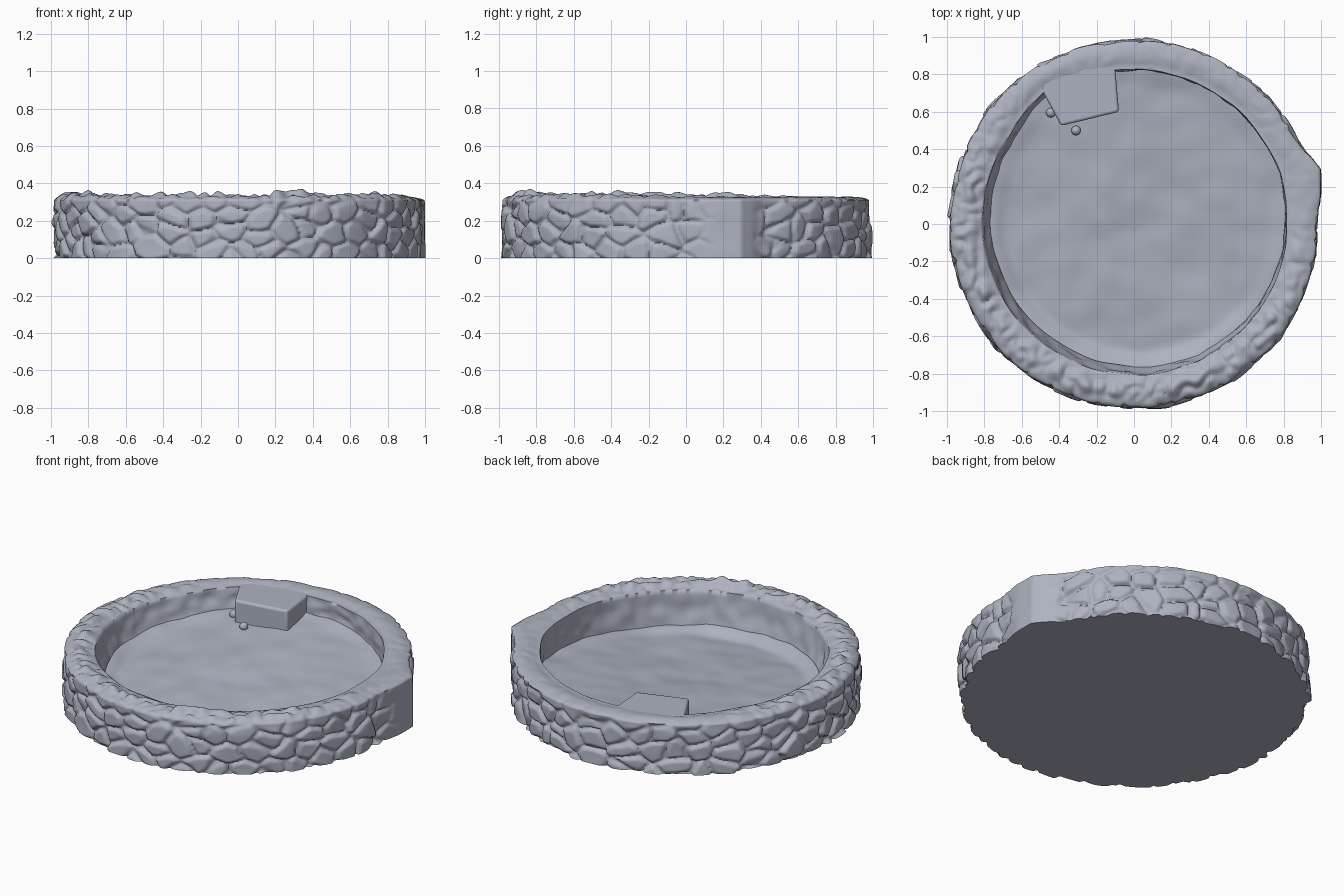
import bpy, bmesh, math, random
from mathutils import Vector, noise

if "Cube" in bpy.data.objects:
    bpy.data.objects.remove(bpy.data.objects["Cube"])

random.seed(11)
SEG = 520
stone = bpy.data.materials.new("blue grey stone")
stone.diffuse_color = (0.42, 0.45, 0.53, 1)
stone.use_nodes = True
stone.node_tree.nodes["Principled BSDF"].inputs["Base Color"].default_value = stone.diffuse_color


def finish(bm, name, angle=50):
    bmesh.ops.recalc_face_normals(bm, faces=bm.faces)
    mesh = bpy.data.meshes.new(name)
    bm.to_mesh(mesh)
    bm.free()
    mesh.materials.append(stone)
    ob = bpy.data.objects.new(name, mesh)
    bpy.context.collection.objects.link(ob)
    bpy.ops.object.select_all(action='DESELECT')
    ob.select_set(True)
    bpy.context.view_layer.objects.active = ob
    bpy.ops.object.shade_smooth_by_angle(angle=math.radians(angle))
    return ob


def smooth(a, b, x):
    t = max(0, min(1, (x - a) / (b - a)))
    return t * t * (3 - 2 * t)


def n3(x, y, z, s):
    return noise.noise(Vector((x * s + 3.1, y * s + 1.7, z * s + 5.3)))


# stone cells: jittered courses around the outer wall
COLS, ROWS, ROW_H = 38, 6, 0.092
CELL_W = 2 * math.pi / COLS
cells = {(c, r): ((c + 0.5 * (r % 2) + random.uniform(-0.45, 0.45)) * CELL_W,
                  (r - 0.6 + random.uniform(-0.42, 0.42)) * ROW_H,
                  random.uniform(-0.007, 0.007), random.uniform(-0.15, 0.15))
         for c in range(COLS) for r in range(ROWS)}


def stone_relief(th, z):
    # warp the lookup so the joints wander
    x, y = math.cos(th), math.sin(th)
    th, z = th + 0.025 * n3(x, y, z, 9), z + 0.018 * n3(y, x, z, 8)
    c0, r0 = math.floor(th / CELL_W), math.floor(z / ROW_H + 1.1)
    near = []
    for dc in range(-2, 3):
        for dr in range(-2, 3):
            cell = cells.get(((c0 + dc) % COLS, r0 + dr - 1))
            if cell:
                du = (th - cell[0] + math.pi) % (2 * math.pi) - math.pi
                near.append((math.hypot(du, (z - cell[1]) * 1.35), cell[2] + cell[3] * du))
    near.sort()
    gap = near[1][0] - near[0][0]
    k = smooth(-0.022, 0.05, gap)
    blend = 0.5 + 0.5 * smooth(0, 0.02, gap)
    return -0.03 * (1 - k) + near[0][1] * blend + near[1][1] * (1 - blend)


def outer_radius(th, z):
    x, y = math.cos(th), math.sin(th)
    a = math.degrees(th)
    a = a - 360 if a > 180 else a
    rough = 0.984 + stone_relief(th, z) + 0.012 * n3(x, y, z, 5)
    # joints are shallower near the top of the back
    rough += (0.98 - rough) * 0.5 * smooth(0.24, 0.31, z)
    # smooth flat buttress on the right side
    b = math.radians(max(-30, min(a, 40)))
    flat = min(1 / math.cos(b), 0.96 / math.cos(b - math.radians(39.3)))
    k = smooth(-1, 10, a) * (1 - smooth(20, 28, a))
    return rough + (flat + 0.005 * n3(x, y, z, 7) - rough) * k


def inner_radius(th):
    x, y = math.cos(th), math.sin(th)
    corner = max(0, 1 - abs(th - math.radians(122)) / 0.35)
    return 0.815 + 0.012 * math.cos(th - 1.1) + 0.035 * corner + 0.01 * n3(x, y, 0, 5)


def floor_radius(th):
    return inner_radius(th) - 0.033 + 0.03 * math.cos(th - 0.75)


def floor_z(x, y):
    # floor climbs towards the back
    return 0.135 + 0.075 * y - 0.015 * x + 0.014 * n3(x, y, 0, 3) + 0.009 * n3(x, y, 2, 7)


def wall_column(th):
    c, s = math.cos(th), math.sin(th)
    col = [(outer_radius(th, 0.31 * i / 34), 0.31 * i / 34) for i in range(35)]
    ro, ri = col[-1][0], inner_radius(th)
    front = 1 - smooth(-0.3, 0.6, s + 0.45 * c)
    # lumpy rim, smoother towards the back
    for i in range(1, 15):
        t = i / 14
        r = ro + (ri - ro) * t
        lump = abs(n3(c * r, s * r, 0, 12)) * 0.055 + 0.008 * n3(c * r, s * r, 1, 24)
        z = 0.31 + (0.012 + 0.004 * front) * math.sin(math.pi * min(1, t * 1.1 + 0.05)) \
            + lump * (0.15 + 0.85 * front) * math.sin(math.pi * t) ** 0.8
        col.append((r, z + 0.006 * t))
    # inner wall down to the floor
    rf = floor_radius(th)
    zf, zt = floor_z(c * rf, s * rf) - 0.012, col[-1][1]
    for i in range(1, 10):
        t = i / 9
        r = ri + (rf - ri) * t ** 1.3 + 0.016 * n3(c, s, t * 0.3, 9) * math.sin(math.pi * t)
        col.append((r, zt + (zf - zt) * t))
    return [(c * r, s * r, z) for r, z in col]


def floor_column(th):
    c, s = math.cos(th), math.sin(th)
    soft = 0.012 + 0.035 * max(0, -math.cos(th - 1.2))
    out = []
    for i in range(32):
        r = (floor_radius(th) + 0.012) * (1 - i / 32)
        out.append((c * r, s * r, floor_z(c * r, s * r) + soft * smooth(0.88, 1, 1 - i / 32)))
    return out


def loft(column, seg):
    bm = bmesh.new()
    cols = [[bm.verts.new(p) for p in column(2 * math.pi * k / seg)] for k in range(seg)]
    for a, b in zip(cols, cols[1:] + cols[:1]):
        for i in range(len(a) - 1):
            bm.faces.new((a[i], b[i], b[i + 1], a[i + 1]))
    return bm, cols


# ring wall
bm, cols = loft(wall_column, SEG)
outline = [c[0].co.copy() for c in cols]
finish(bm, "stone_ring_wall", 75)

# flat underside
bm = bmesh.new()
bm.faces.new([bm.verts.new(p) for p in reversed(outline)])
mesh_under = finish(bm, "flat_underside")
if mesh_under.data.polygons[0].normal.z > 0:
    mesh_under.data.flip_normals()

# basin floor
bm, cols = loft(floor_column, 160)
bm.faces.new([c[-1] for c in cols])
floor = finish(bm, "basin_floor", 75)
if sum(p.normal.z for p in floor.data.polygons) < 0:
    floor.data.flip_normals()

# stone block against the back wall, its rear merging into the rim
bm = bmesh.new()
corners = [(-0.5, 0.73, 0.318), (-0.39, 0.525, 0.325), (-0.08, 0.6, 0.312),
           (-0.105, 0.88, 0.318), (-0.38, 0.89, 0.318)]
top = [bm.verts.new(p) for p in corners]
low = [bm.verts.new((x, y, 0.12)) for x, y, z in corners]
bm.faces.new(top)
bm.faces.new(low[::-1])
for i in range(5):
    j = (i + 1) % 5
    bm.faces.new((top[i], low[i], low[j], top[j]))
block = finish(bm, "back_block", 40)
bevel = block.modifiers.new("soft_edges", 'BEVEL')
bevel.width, bevel.segments = 0.014, 3

# loose pebbles beside the block
for i, (x, y, r) in enumerate([(-0.31, 0.5, 0.026), (-0.445, 0.595, 0.026)]):
    bm = bmesh.new()
    bmesh.ops.create_icosphere(bm, subdivisions=2, radius=r)
    bmesh.ops.translate(bm, verts=bm.verts, vec=(x, y, floor_z(x, y) + r * 0.4))
    finish(bm, f"pebble_{i + 1}")
